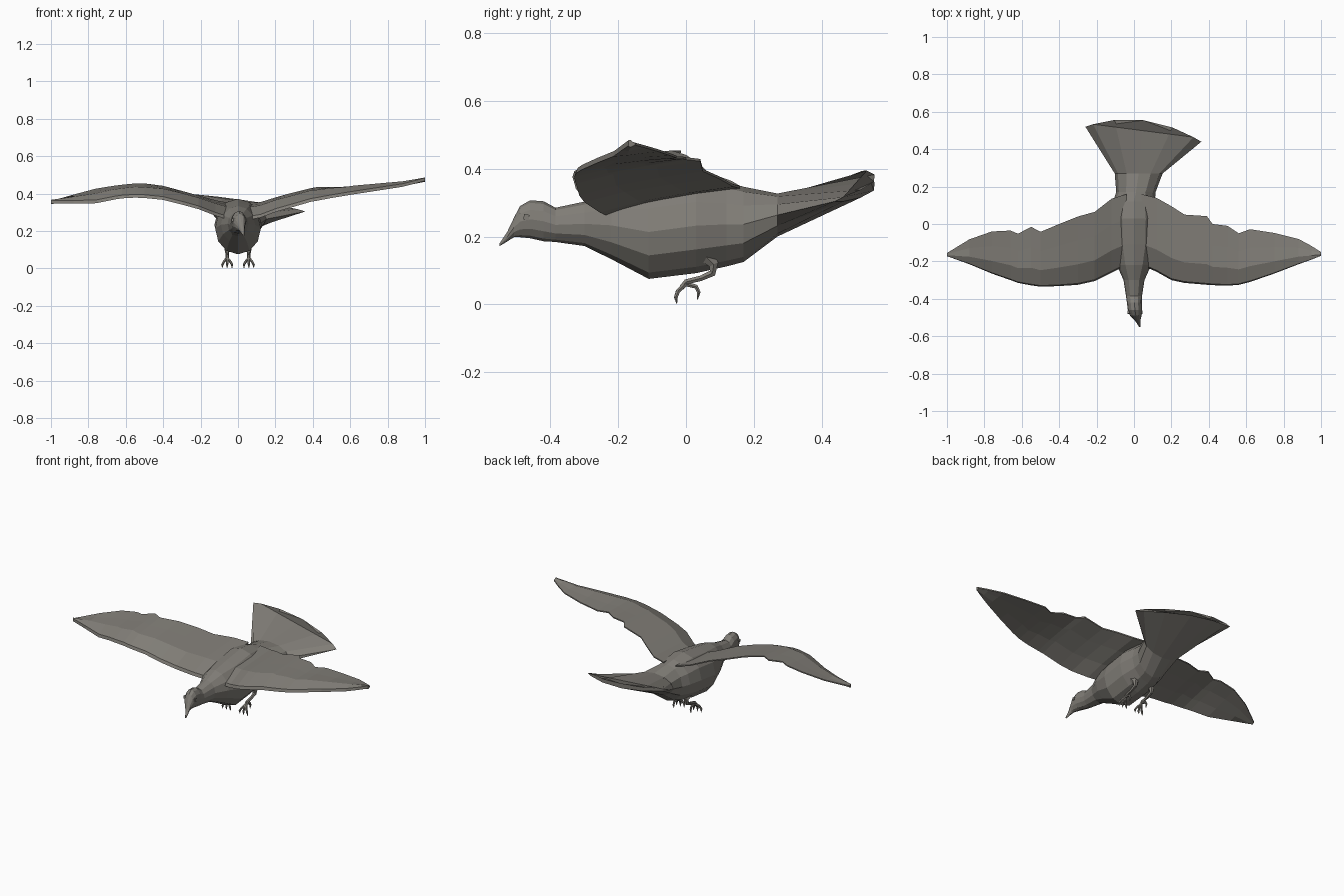
import bpy, bmesh, math
from mathutils import Vector

grey = bpy.data.materials.new("warm grey plumage")
grey.diffuse_color = (0.22, 0.208, 0.186, 1)


def loft(name, rings):
    """Skin a closed tube through rings of equal point count."""
    bm = bmesh.new()
    vs = [[bm.verts.new(p) for p in r] for r in rings]
    n = len(rings[0])
    for a, b in zip(vs, vs[1:]):
        for i in range(n):
            j = (i + 1) % n
            bm.faces.new((a[i], a[j], b[j], b[i]))
    bm.faces.new(vs[0][::-1])
    bm.faces.new(vs[-1])
    bmesh.ops.recalc_face_normals(bm, faces=bm.faces)
    me = bpy.data.meshes.new(name)
    bm.to_mesh(me)
    bm.free()
    me.materials.append(grey)
    ob = bpy.data.objects.new(name, me)
    bpy.context.collection.objects.link(ob)
    return ob


def body_ring(y, xc, hw, zb, zt, tilt=0.0, skew=0.0, bulge=0.0, n=12):
    pts = []
    for k in range(n):
        a = 2 * math.pi * k / n
        u, v = math.cos(a), math.sin(a)
        pts.append((xc + hw * u, y + skew * u - bulge * u * u,
                    (zb + zt) / 2 + (zt - zb) / 2 * v + tilt * u))
    return pts


# Body, head and beak: y, centre x, half width, bottom, top; last ring fans into the tail
body = [
    (-0.55, 0.03, 0.004, 0.172, 0.180),
    (-0.528, 0.024, 0.010, 0.185, 0.213),
    (-0.508, 0.016, 0.020, 0.198, 0.255),
    (-0.49, 0.010, 0.031, 0.198, 0.290),
    (-0.46, 0.005, 0.038, 0.195, 0.307),
    (-0.42, 0.002, 0.040, 0.186, 0.304),
    (-0.385, 0.0, 0.043, 0.184, 0.285),
    (-0.30, 0.0, 0.056, 0.172, 0.303),
    (-0.22, 0.0, 0.092, 0.133, 0.333),
    (-0.11, 0.0, 0.122, 0.075, 0.352),
    (0.03, 0.0, 0.126, 0.092, 0.372),
    (0.12, 0.0, 0.112, 0.112, 0.360),
    (0.17, 0.01, 0.105, 0.125, 0.347),
    (0.27, 0.025, 0.128, 0.200, 0.327),
    (0.555, 0.05, 0.31, 0.336, 0.362, -0.045, -0.04, 0.075),
]
loft("body_and_tail", [body_ring(*r) for r in body])


def wing(name, stations):
    rings = []
    for x, yl, yt, zl, zt in stations:
        c = yt - yl

        def pt(f, lift):
            return (x, yl + c * f, zl + (zt - zl) * f + lift)
        rings.append([pt(0, -0.004), pt(0.02, 0.012), pt(0.3, 0.012 + 0.07 * c),
                      pt(0.65, 0.006 + 0.04 * c), pt(1, 0.004), pt(1, -0.003),
                      pt(0.65, -0.006 + 0.025 * c), pt(0.3, -0.010 + 0.04 * c)])
    loft(name, rings)


# Wings: x, leading y, trailing y, leading z, trailing z
wing("wing_right", [
    (0.04, -0.22, 0.16, 0.26, 0.345),
    (0.12, -0.255, 0.14, 0.275, 0.35),
    (0.20, -0.30, 0.095, 0.305, 0.375),
    (0.27, -0.315, 0.05, 0.325, 0.395),
    (0.39, -0.325, 0.042, 0.36, 0.425),
    (0.42, -0.327, 0.0, 0.365, 0.43),
    (0.50, -0.33, -0.01, 0.38, 0.432),
    (0.56, -0.325, -0.05, 0.39, 0.432),
    (0.62, -0.31, -0.028, 0.40, 0.435),
    (0.75, -0.265, -0.048, 0.42, 0.442),
    (0.88, -0.215, -0.08, 0.44, 0.453),
    (0.95, -0.19, -0.118, 0.458, 0.464),
    (1.0, -0.17, -0.15, 0.472, 0.473),
])
wing("wing_left", [
    (-0.04, -0.22, 0.16, 0.26, 0.345),
    (-0.12, -0.26, 0.135, 0.285, 0.36),
    (-0.21, -0.305, 0.065, 0.32, 0.385),
    (-0.30, -0.325, 0.04, 0.345, 0.41),
    (-0.40, -0.332, 0.0, 0.37, 0.437),
    (-0.50, -0.335, -0.042, 0.38, 0.45),
    (-0.55, -0.328, -0.015, 0.382, 0.45),
    (-0.62, -0.315, -0.052, 0.378, 0.443),
    (-0.66, -0.30, -0.035, 0.372, 0.438),
    (-0.76, -0.265, -0.04, 0.352, 0.422),
    (-0.88, -0.215, -0.082, 0.35, 0.39),
    (-1.0, -0.172, -0.155, 0.352, 0.356),
])


def tube(name, pts, radii, n=6):
    """Tapered tube along a path."""
    pts = [Vector(p) for p in pts]
    rings = []
    for i, (p, r) in enumerate(zip(pts, radii)):
        d = (pts[min(i + 1, len(pts) - 1)] - pts[max(i - 1, 0)]).normalized()
        s = Vector((1, 0, 0))
        s = (s - d * s.dot(d)).normalized()
        t = d.cross(s)
        rings.append([p + r * (s * math.cos(2 * math.pi * k / n) + t * math.sin(2 * math.pi * k / n))
                      for k in range(n)])
    loft(name, rings)


# Legs, toes and eyes on both sides
for side, s in (("right", 1), ("left", -1)):
    x = 0.058 * s
    tube("leg_" + side,
         [(x, 0.05, 0.15), (x, 0.082, 0.118), (x, 0.078, 0.092), (x, 0.045, 0.077), (x, 0.0, 0.066), (x, -0.012, 0.05)],
         [0.026, 0.017, 0.012, 0.009, 0.009, 0.009])
    for name, dx in (("outer", 0.026), ("middle", 0.0), ("inner", -0.026)):
        fx = x + dx * s
        tube(f"toe_{name}_{side}",
             [(x, -0.006, 0.056), (x + 0.6 * dx * s, -0.024, 0.038), (fx, -0.03, 0.02), (fx, -0.027, 0.001)],
             [0.008, 0.007, 0.006, 0.001])
    tube("toe_back_" + side,
         [(x, 0.0, 0.06), (x, 0.03, 0.052), (x, 0.038, 0.035), (x, 0.034, 0.014)],
         [0.008, 0.007, 0.006, 0.001])
    ex = 0.006 + 0.034 * s
    eye = [(-0.48, 0.250), (-0.464, 0.248), (-0.462, 0.264), (-0.478, 0.266)]
    loft("eye_" + side, [[(ex + d * s, y, z) for y, z in eye] for d in (-0.003, 0.006)])
